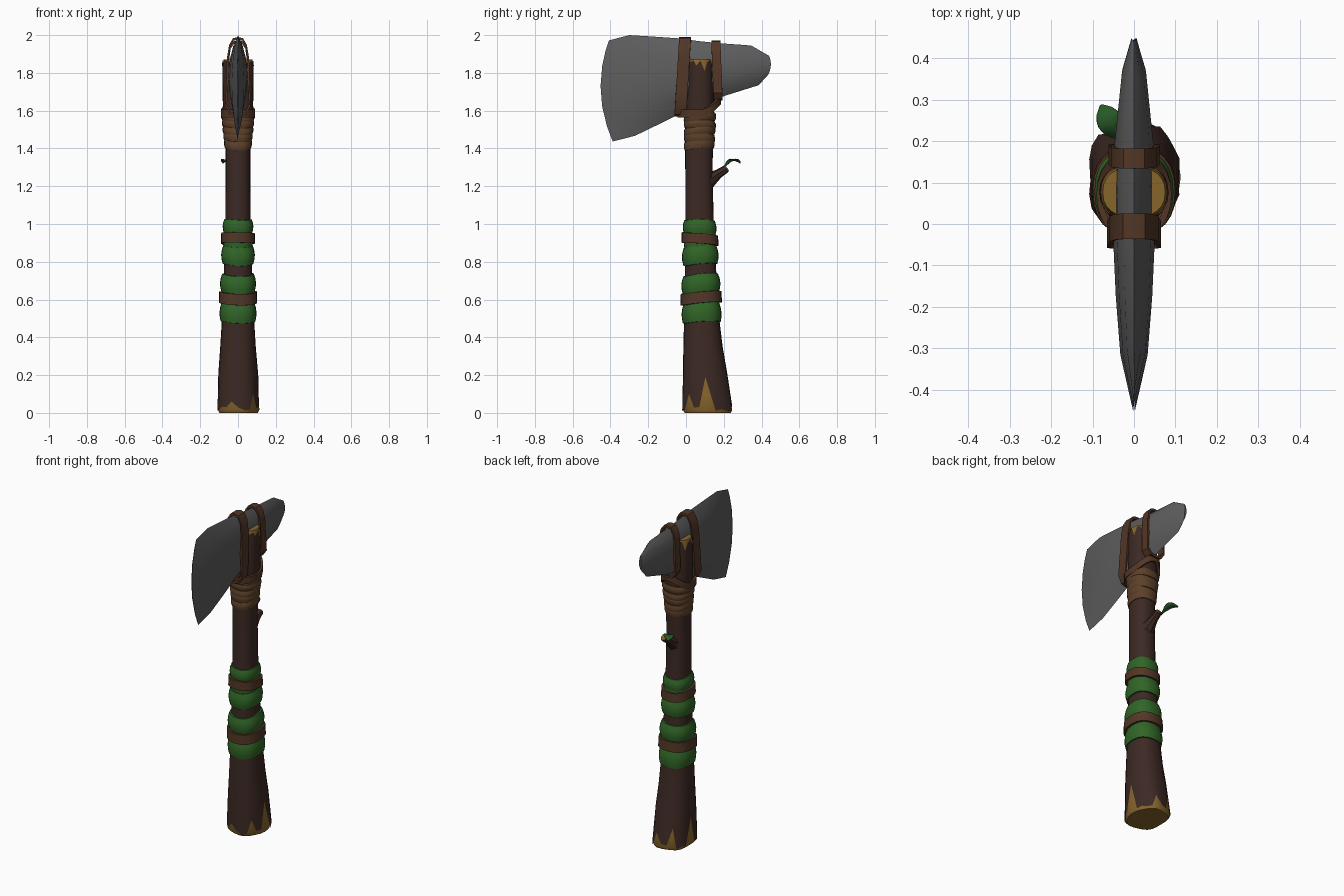
import bpy, bmesh, math, random
from mathutils import Vector

if "Cube" in bpy.data.objects:
    bpy.data.objects.remove(bpy.data.objects["Cube"])

random.seed(4)
N = 24
TAU = math.tau


def material(name, rgb):
    m = bpy.data.materials.new(name)
    m.diffuse_color = (*rgb, 1)
    m.use_nodes = True
    m.node_tree.nodes["Principled BSDF"].inputs["Base Color"].default_value = m.diffuse_color
    return m


BARK = material("bark", (0.045, 0.022, 0.017))
WOOD = material("cut_wood", (0.24, 0.13, 0.025))
STONE = material("stone", (0.11, 0.11, 0.112))
CLOTH = material("green_cloth", (0.03, 0.13, 0.02))
LEATHER = material("leather", (0.085, 0.037, 0.019))
CORD = material("cord", (0.11, 0.052, 0.022))
LEAF = material("leaf_green", (0.02, 0.1, 0.02))


def grid(name, rows, mat, wrap_rows=False, wrap_cols=True, caps=True, angle=40):
    """Skin a grid of points into a mesh object."""
    bm = bmesh.new()
    vs = [[bm.verts.new(p) for p in r] for r in rows]
    n, m = len(rows), len(rows[0])
    for i in range(n if wrap_rows else n - 1):
        for j in range(m if wrap_cols else m - 1):
            a, b = vs[i], vs[(i + 1) % n]
            bm.faces.new((a[j], a[(j + 1) % m], b[(j + 1) % m], b[j]))
    if caps and wrap_cols and not wrap_rows:
        bm.faces.new(vs[0])
        bm.faces.new(vs[-1])
    bmesh.ops.recalc_face_normals(bm, faces=bm.faces)
    me = bpy.data.meshes.new(name)
    bm.to_mesh(me)
    bm.free()
    ob = bpy.data.objects.new(name, me)
    bpy.context.collection.objects.link(ob)
    me.materials.append(mat)
    bpy.ops.object.select_all(action='DESELECT')
    ob.select_set(True)
    bpy.context.view_layer.objects.active = ob
    bpy.ops.object.shade_smooth_by_angle(angle=math.radians(angle))
    return ob


# Handle profile: z, centre y, half width x, half depth y
PROFILE = [(0, .115, .113, .135), (.2, .102, .106, .118), (.35, .09, .094, .104),
           (.5, .083, .085, .093), (.75, .077, .075, .083), (1.0, .072, .067, .075),
           (1.3, .068, .065, .072), (1.42, .07, .066, .074), (1.6, .075, .08, .074),
           (1.88, .077, .084, .067)]


def section(z):
    z = min(max(z, 0), 1.88)
    for a, b in zip(PROFILE, PROFILE[1:]):
        if z <= b[0]:
            t = (z - a[0]) / (b[0] - a[0])
            return [a[k] + t * (b[k] - a[k]) for k in (1, 2, 3)]


def rim(j, z, k=1.0, off=0.0):
    """Point j on the handle outline at height z."""
    cy, rx, ry = section(z)
    a = TAU * j / N
    k *= 1 + .035 * math.cos(5 * a) * max(0, 1 - z / .3)
    c, s = math.cos(a), math.sin(a)
    p = .85
    return Vector((math.copysign(abs(c) ** p, c) * (rx * k + off),
                   cy + math.copysign(abs(s) ** p, s) * (ry * k + off), z))


# Bark with torn ends
cracks = {0: .19, 5: .09, 8: .13, 12: .17, 17: .06, 21: .1}
low = [cracks.get(j, random.uniform(.008, .035)) for j in range(N)]
top_notch = {1: 1.81, 4: 1.84, 10: 1.81, 13: 1.83, 23: 1.84}
high = [top_notch.get(j, random.uniform(1.85, 1.868)) for j in range(N)]
rows = [[rim(j, low[j]) for j in range(N)]]
for z in (.22, .35, .5, .75, 1.0, 1.3, 1.42, 1.6, 1.78):
    rows.append([rim(j, z) for j in range(N)])
rows.append([rim(j, high[j]) for j in range(N)])
grid("handle_bark", rows, BARK, caps=False)

# Pale wood showing in the cracks and at both ends
rows = [[rim(j, 0, .9) for j in range(N)]] + [[rim(j, z, .972) for j in range(N)] for z in (.015, .1, .23)]
grid("bottom_wood", rows, WOOD)
rows = [[rim(j, z, k) for j in range(N)] for z, k in ((1.76, .96), (1.85, .965), (1.872, .9))]
grid("top_wood", rows, WOOD)

# Stone head: top y/z, bottom y/z, bulge in y, half thickness
HEAD = [(-.408, 1.972, -.388, 1.437, -.054, .002), (-.3, 2.0, -.27, 1.467, -.03, .033),
        (-.17, 1.992, -.15, 1.525, -.015, .044), (-.04, 1.983, -.05, 1.575, 0, .05),
        (.07, 1.968, .06, 1.62, 0, .05), (.18, 1.957, .21, 1.68, 0, .047),
        (.345, 1.945, .385, 1.735, .005, .029), (.44, 1.89, .435, 1.79, .012, .006)]
SHAPE = [(0, 0), (.1, .5), (.25, .82), (.45, 1), (.65, .95), (.85, .6), (1, 0)]
rows = []
for y0, z0, y1, z1, bulge, t in HEAD:
    side = [(f * t, y0 + v * (y1 - y0) + bulge * 4 * v * (1 - v), z0 + v * (z1 - z0)) for v, f in SHAPE]
    rows.append([Vector(p) for p in side] + [Vector((-x, y, z)) for x, y, z in side[-2:0:-1]])
grid("stone_head", rows, STONE, angle=30)


def band(name, z, h, off, mat, tilt=0.0, wave=0.0, steps=4, flat=False):
    """Bulging wrap around the handle; tilt raises its back side."""
    prof = [(-.006, -.5)]
    for i in range(steps + 1):
        u = i / steps
        prof.append((off if flat else off * (.45 + .55 * math.sin(math.pi * u)), (u - .5) * .96))
    prof.append((-.006, .5))
    rows = []
    for o, u in prof:
        row = []
        for j in range(N):
            a = TAU * j / N
            p = rim(j, z + u * h, 1, o)
            p.z += tilt * math.sin(a) + wave * math.sin(2 * a + 1)
            row.append(p)
        rows.append(row)
    grid(name, rows, mat, caps=False)


# Grip: cloth rolls held by leather straps
for i, (z, h, o, t) in enumerate([(.53, .1, .014, .004), (.685, .1, .018, .008),
                                  (.835, .1, .017, .006), (.985, .075, .014, -.002)]):
    band(f"grip_cloth_{i + 1}", z, h, o, CLOTH, t, .004)
band("grip_underlay_low", .61, .1, .009, CLOTH, 0)
band("grip_underlay_high", .92, .1, .009, CLOTH, 0)
band("grip_strap_low", .61, .062, .02, LEATHER, .008, .003, 2, True)
band("grip_strap_high", .922, .056, .02, LEATHER, -.009, .003, 2, True)

# Collar of wound cord beneath the head
for i in range(5):
    band(f"collar_cord_{i + 1}", 1.421 + i * .036, .046, .008 + .0012 * i, CORD,
         .006 * (-1) ** i, .004, 3)


def ribbon(name, path, inward, across, thick, mat):
    """Closed strap: path points, inward target, half width vector."""
    rows = []
    for p in path:
        d = inward(p) - p
        d = d.normalized() * thick
        rows.append([p - across, p + across, p + across + d, p - across + d])
    grid(name, rows, mat, wrap_rows=True, angle=35)


# Straps looped over the stone head
LOOP = [(0, 0), (.45, .015), (.8, .1), (1, .27), (1.04, .5), (1.1, .7), (1.1, .88), (.7, .98), (0, 1)]


def head_strap(name, top, bottom, w, half):
    side = [Vector((x * w, top[0] + v * (bottom[0] - top[0]), top[1] + v * (bottom[1] - top[1])))
            for x, v in LOOP]
    path = side + [Vector((-p.x, p.y, p.z)) for p in side[-2:0:-1]]
    ribbon(name, path, lambda p: Vector((0, p.y, p.z * .3 + .7 * (top[1] + bottom[1]) / 2)),
           Vector((0, half, 0)), .014, LEATHER)


head_strap("head_strap_front", (-.005, 1.99), (-.03, 1.57), .059, .031)
head_strap("head_strap_back", (.158, 1.972), (.17, 1.655), .056, .024)

# Sling that ties the head straps to the collar
path = []
for j in range(N):
    a = TAU * j / N
    s = math.sin(a)
    path.append(Vector((.091 * math.cos(a), .072 + (.112 if s > 0 else .118) * s,
                        1.585 + .07 * max(0, s) ** 2)))
ribbon("head_sling", path, lambda p: Vector((0, .072, p.z)), Vector((0, 0, .021)), .016, LEATHER)


# Broken twig on the back
def tube(name, pts, mat):
    rows = []
    for y, z, r in pts:
        rows.append([Vector((r * math.cos(TAU * k / 8), y - .6 * r * math.sin(TAU * k / 8),
                             z + .8 * r * math.sin(TAU * k / 8))) for k in range(8)])
    grid(name, rows, mat)


tube("twig", [(.11, 1.23, .05), (.148, 1.25, .032), (.175, 1.268, .024), (.214, 1.293, .021)], BARK)
tube("twig_end", [(.2, 1.284, .017), (.218, 1.297, .017)], WOOD)

# Leaf: curved blade on a short stem
base, tip = Vector((-.03, .195, 1.295)), Vector((-.08, .288, 1.328))
sideways = Vector((.88, .47, 0))
rows = []
for i in range(8):
    u = i / 7
    c = base.lerp(tip, u) + Vector((0, 0, .028 * math.sin(math.pi * u)))
    w = .003 + .027 * math.sin(math.pi * max(0, (u - .12) / .88)) ** .7
    rows.append([c - sideways * w + Vector((0, 0, .15 * w)), c - Vector((0, 0, .003)),
                 c + sideways * w + Vector((0, 0, .15 * w))])
leaf = grid("leaf", rows, LEAF, wrap_cols=False)
sol = leaf.modifiers.new("thickness", 'SOLIDIFY')
sol.thickness = .005
stem = [[Vector((x, y + .004 * math.cos(TAU * k / 6), z + .004 * math.sin(TAU * k / 6))) for k in range(6)]
        for x, y, z in ((0, .18, 1.275), (-.018, .188, 1.29), (-.036, .206, 1.304))]
grid("leaf_stem", stem, LEAF)
